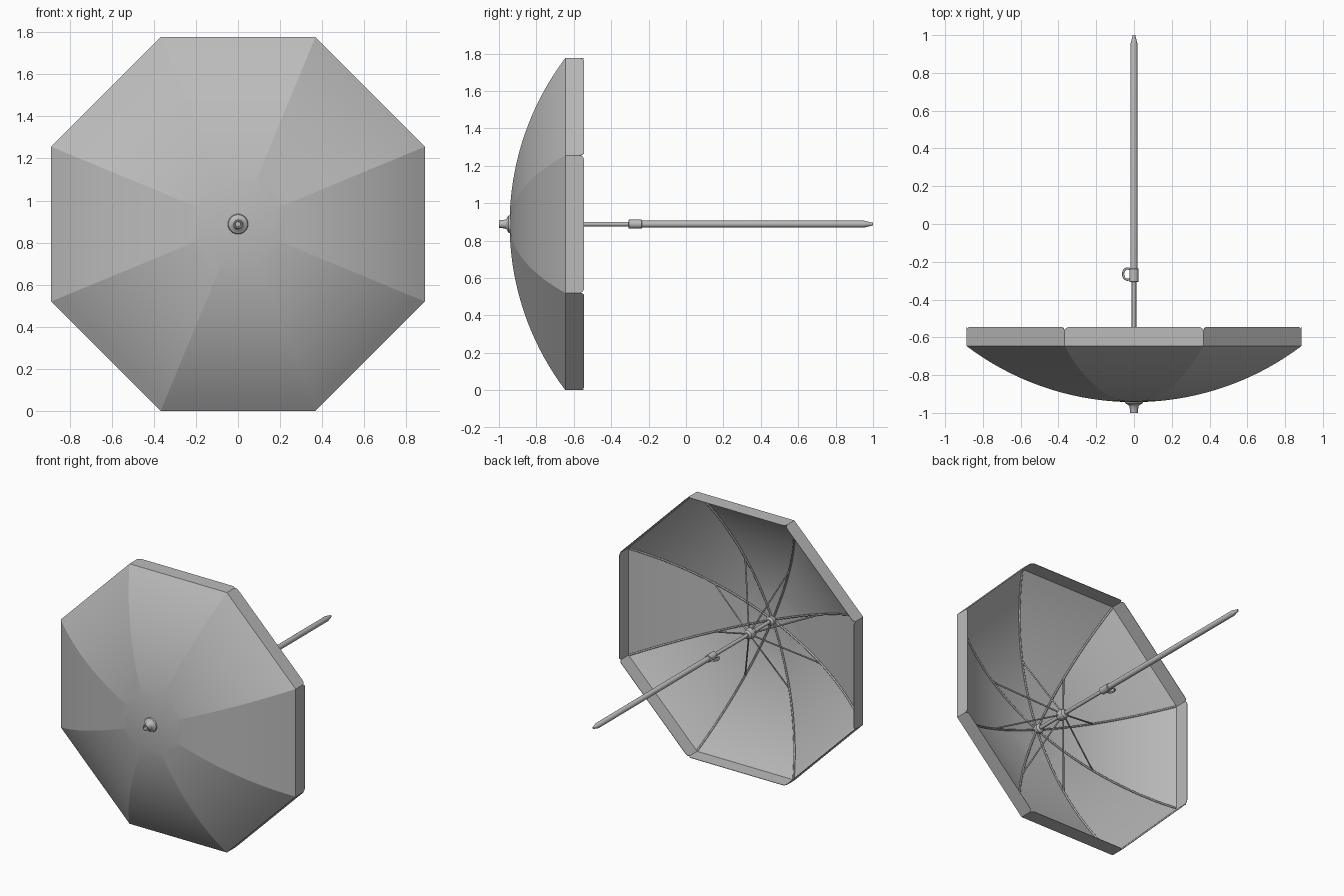
import bpy, bmesh, math
from mathutils import Vector

cube = bpy.data.objects.get("Cube")
if cube:
    bpy.data.objects.remove(cube, do_unlink=True)

SIDES = 8
APOTHEM = 0.888
CENTRE_Z = 0.888
CORNER = 1 / math.cos(math.pi / SIDES)
APEX_Y, FOLD_Y, HEM_Y = -0.943, -0.645, -0.545
DEPTH = FOLD_Y - APEX_Y
ARC = (APOTHEM ** 2 + DEPTH ** 2) / (2 * DEPTH)

grey = bpy.data.materials.new("plain_grey")
grey.use_nodes = True
grey.diffuse_color = (0.5, 0.5, 0.5, 1)
grey.node_tree.nodes["Principled BSDF"].inputs["Base Color"].default_value = (0.5, 0.5, 0.5, 1)


def polar(r, angle, y):
    return Vector((r * math.cos(angle), y, CENTRE_Z + r * math.sin(angle)))


def dome_y(r):
    """Height of the canopy arc at mid-panel distance r."""
    return APEX_Y + ARC - math.sqrt(ARC ** 2 - r ** 2)


def corner_angle(i):
    return (i + 0.5) * math.tau / SIDES


def finish(bm, name, angle):
    bmesh.ops.recalc_face_normals(bm, faces=bm.faces)
    mesh = bpy.data.meshes.new(name)
    bm.to_mesh(mesh)
    bm.free()
    obj = bpy.data.objects.new(name, mesh)
    bpy.context.collection.objects.link(obj)
    mesh.materials.append(grey)
    bpy.ops.object.select_all(action='DESELECT')
    obj.select_set(True)
    bpy.context.view_layer.objects.active = obj
    bpy.ops.object.shade_smooth_by_angle(angle=math.radians(angle))
    return obj


def lathe(name, profile, steps=24):
    """Turn (radius, y) points around the pole axis."""
    bm = bmesh.new()
    rings = [[bm.verts.new(polar(r, k * math.tau / steps, y)) for k in range(steps)]
             for r, y in profile]
    for a, b in zip(rings, rings[1:]):
        for k in range(steps):
            n = (k + 1) % steps
            bm.faces.new((a[k], a[n], b[n], b[k]))
    bm.faces.new(rings[0])
    bm.faces.new(rings[-1])
    return finish(bm, name, 35)


def tube(name, points, radius, closed=False):
    curve = bpy.data.curves.new(name, 'CURVE')
    curve.dimensions = '3D'
    curve.bevel_depth = radius
    curve.bevel_resolution = 1
    curve.use_fill_caps = True
    spline = curve.splines.new('POLY')
    spline.points.add(len(points) - 1)
    for p, co in zip(spline.points, points):
        p.co = (*co, 1)
    spline.use_cyclic_u = closed
    curve.materials.append(grey)
    obj = bpy.data.objects.new(name, curve)
    bpy.context.collection.objects.link(obj)
    return obj


# Canopy: eight arched panels, each with a round-cornered valance flap
bm = bmesh.new()
RINGS = 20
radii = [0.012 + (APOTHEM - 0.012) * k / RINGS for k in range(RINGS + 1)]
for i in range(SIDES):
    a, b = corner_angle(i), corner_angle(i + 1)
    for r0, r1 in zip(radii, radii[1:]):
        quad = [polar(r * CORNER, t, dome_y(r))
                for r, t in ((r0, a), (r0, b), (r1, b), (r1, a))]
        bm.faces.new([bm.verts.new(p) for p in quad])
    left, right = polar(APOTHEM * CORNER, a, FOLD_Y), polar(APOTHEM * CORNER, b, FOLD_Y)
    along = (right - left).normalized()
    back = Vector((0, 1, 0))
    round_r, drop = 0.025, HEM_Y - FOLD_Y
    arc = [(round_r * (1 - math.cos(t)), drop - round_r * (1 - math.sin(t)))
           for t in (k * math.pi / 8 for k in range(5))]
    flap = [left] + [left + along * u + back * v for u, v in arc]
    flap += [right - along * u + back * v for u, v in reversed(arc)] + [right]
    bm.faces.new([bm.verts.new(p) for p in flap])
bmesh.ops.remove_doubles(bm, verts=bm.verts, dist=0.0005)
bmesh.ops.recalc_face_normals(bm, faces=bm.faces)
bmesh.ops.solidify(bm, geom=bm.faces[:], thickness=0.003)
finish(bm, "canopy", 5)

# Ribs under the seams, with struts from the runner
for i in range(SIDES):
    t = corner_angle(i)
    path = [polar(r * CORNER - 0.004, t, dome_y(r) + 0.009) for r in radii[:-1]]
    path.append(polar(APOTHEM * CORNER - 0.012, t, FOLD_Y + 0.004))
    tube(f"rib_{i + 1}", path, 0.006)
    r = APOTHEM * 0.45
    tube(f"strut_{i + 1}", [polar(0.02, t, -0.69), polar(r * CORNER, t, dome_y(r) + 0.012)], 0.005)

# Pole parts along the axis
lathe("upper_pole", [(0.012, -0.945), (0.012, -0.24)])
lathe("lower_pole", [(0.018, -0.27), (0.018, 0.955), (0.014, 0.97), (0.007, 1.0)])
lathe("pole_collar", [(0.021, -0.308), (0.024, -0.305), (0.024, -0.238), (0.021, -0.235)])
lathe("runner", [(0.018, -0.725), (0.032, -0.715), (0.036, -0.69), (0.03, -0.665), (0.018, -0.655)])
lathe("inner_hub", [(0.025, -0.938), (0.03, -0.925), (0.03, -0.905), (0.016, -0.895)])
lathe("top_finial", [(0.012, -0.985), (0.014, -1.0), (0.02, -1.0), (0.02, -0.998), (0.024, -0.965),
                     (0.03, -0.958), (0.045, -0.95), (0.05, -0.938)])

# Loop handle of the clamp screw on the collar
loop = [Vector((-0.034 + 0.024 * math.cos(t), -0.265 + 0.03 * math.sin(t), CENTRE_Z))
        for t in (k * math.tau / 24 for k in range(24))]
tube("screw_loop", loop, 0.006, closed=True)
